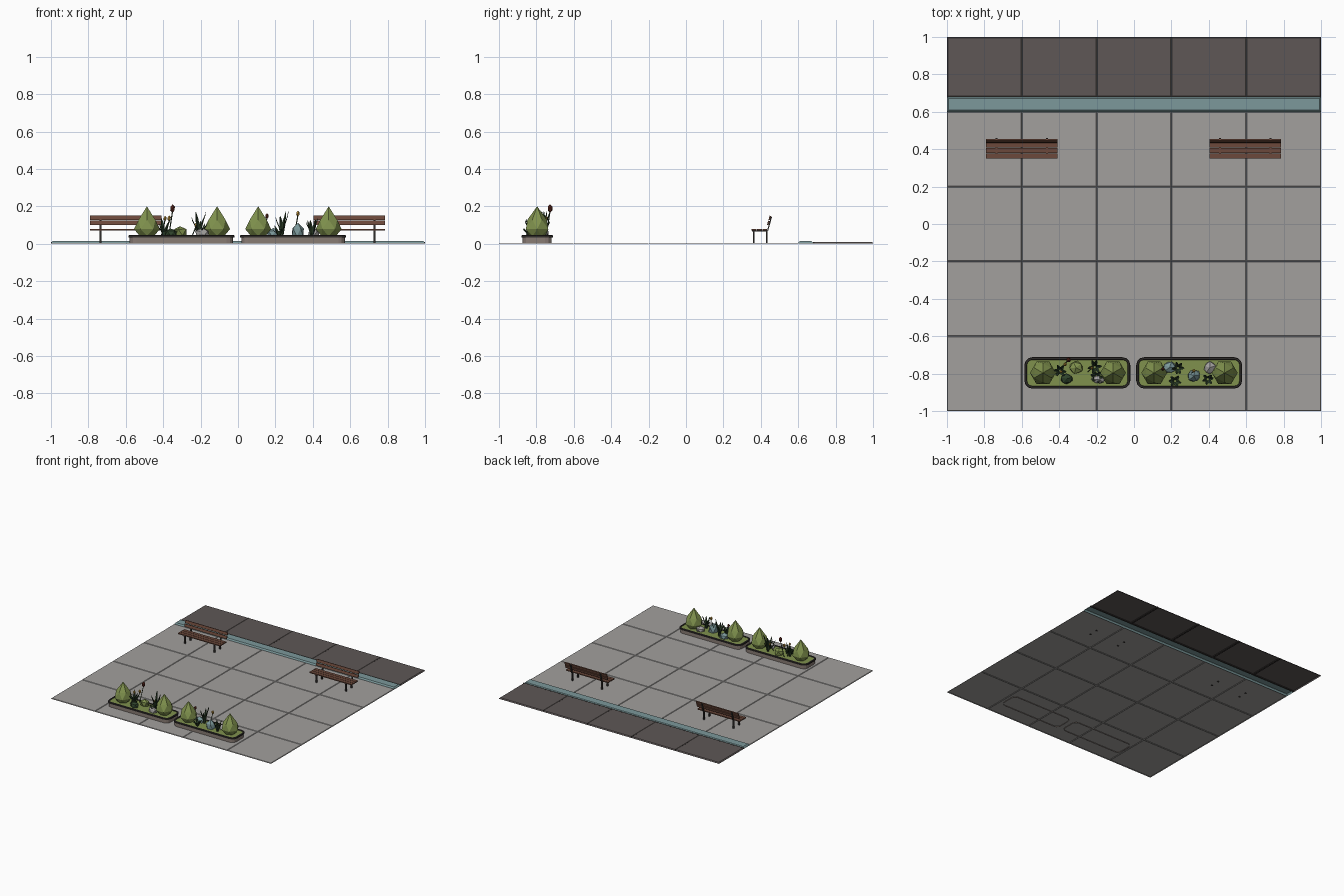
import bpy, bmesh, math, random
from mathutils import Vector, Matrix

if "Cube" in bpy.data.objects:
    bpy.data.objects.remove(bpy.data.objects["Cube"])

random.seed(4)


def mat(name, r, g, b):
    m = bpy.data.materials.new(name)
    m.diffuse_color = (r, g, b, 1)
    m.use_nodes = True
    m.node_tree.nodes["Principled BSDF"].inputs["Base Color"].default_value = m.diffuse_color
    return m


PAVE = mat("pale paving", 0.36, 0.35, 0.34)
ROAD = mat("dark paving", 0.112, 0.096, 0.094)
TEAL = mat("blue grey", 0.20, 0.315, 0.325)
LEAF = mat("leaf green", 0.215, 0.285, 0.075)
DARK_LEAF = mat("dark leaf", 0.028, 0.055, 0.024)
WOOD = mat("brown wood", 0.15, 0.066, 0.043)
BLACK = mat("dark trim", 0.03, 0.026, 0.024)
TAUPE = mat("planter stone", 0.25, 0.20, 0.175)
RED = mat("red bud", 0.11, 0.022, 0.014)
YELLOW = mat("yellow bud", 0.5, 0.28, 0.04)


def finish(name, bm, *mats):
    bmesh.ops.recalc_face_normals(bm, faces=bm.faces)
    me = bpy.data.meshes.new(name)
    bm.to_mesh(me)
    bm.free()
    for m in mats:
        me.materials.append(m)
    ob = bpy.data.objects.new(name, me)
    bpy.context.collection.objects.link(ob)
    return ob


def add_box(bm, lo, hi, tilt=0):
    lo, hi = Vector(lo), Vector(hi)
    M = (Matrix.Translation((lo + hi) / 2) @ Matrix.Rotation(tilt, 4, 'X')
         @ Matrix.Diagonal((*(hi - lo), 1)))
    bmesh.ops.create_cube(bm, size=1, matrix=M)


def loft(bm, rings, mats=None):
    """Skin a list of equal-length point rings; returns the vertex rings."""
    vr = [[bm.verts.new(p) for p in r] for r in rings]
    for k in range(len(vr) - 1):
        n = len(vr[k])
        for i in range(n):
            j = (i + 1) % n
            f = bm.faces.new((vr[k][i], vr[k][j], vr[k + 1][j], vr[k + 1][i]))
            f.material_index = mats[k] if mats else 0
    return vr


def slab(bm, x0, x1, y0, y1, z, inset):
    """Paving slab with chamfered rim, open underneath."""
    def rect(d, h):
        return [(x0 + d, y0 + d, h), (x1 - d, y0 + d, h), (x1 - d, y1 - d, h), (x0 + d, y1 - d, h)]
    top = loft(bm, [rect(0, 0), rect(inset * 0.3, z * 0.6), rect(inset, z)])[-1]
    bm.faces.new(top)


# paving tiles, dark slabs and kerb
bm = bmesh.new()
for i in range(5):
    for j in range(4):
        slab(bm, -1 + 0.4 * i, -0.6 + 0.4 * i, -1 + 0.4 * j, -0.6 + 0.4 * j, 0.005, 0.004)
finish("paving_tiles", bm, PAVE)
bm = bmesh.new()
for i in range(5):
    slab(bm, -1 + 0.4 * i, -0.6 + 0.4 * i, 0.68, 1, 0.009, 0.006)
finish("dark_slabs", bm, ROAD)
bm = bmesh.new()
for i in range(1, 5):
    x = -1 + 0.4 * i
    add_box(bm, (x - 0.007, 0.684, 0.001), (x + 0.007, 0.996, 0.0092))
add_box(bm, (-1, 0.678, 0.001), (1, 0.686, 0.0092))
finish("slab_joints", bm, BLACK)
bm = bmesh.new()
slab(bm, -1, 1, 0.6, 0.68, 0.014, 0.009)
finish("kerb", bm, TEAL)

# benches
for side, cx in (("left", -0.6), ("right", 0.595)):
    bm = bmesh.new()
    for k in range(3):
        y = 0.35 + 0.029 * k
        add_box(bm, (cx - 0.192, y, 0.072), (cx + 0.192, y + 0.026, 0.080))
    for y, z in ((0.440, 0.111), (0.448, 0.138)):
        add_box(bm, (cx - 0.192, y - 0.004, z - 0.0115), (cx + 0.192, y + 0.004, z + 0.0115), -0.27)
    finish(side + "_bench_slats", bm, WOOD)
    bm = bmesh.new()
    for x in (cx - 0.135, cx + 0.135):
        add_box(bm, (x - 0.006, 0.357, 0), (x + 0.006, 0.365, 0.072))
        add_box(bm, (x - 0.006, 0.428, 0), (x + 0.006, 0.437, 0.072))
        add_box(bm, (x - 0.006, 0.352, 0.066), (x + 0.006, 0.437, 0.072))
        add_box(bm, (x - 0.006, 0.444, 0.070), (x + 0.006, 0.450, 0.146), -0.27)
    finish(side + "_bench_frame", bm, BLACK)


# planters
def outline(cx, cy, hx, hy, r, z, seg=3):
    pts = []
    for q, (sx, sy) in enumerate(((1, 1), (-1, 1), (-1, -1), (1, -1))):
        for s in range(seg + 1):
            a = math.pi / 2 * (q + s / seg)
            pts.append((cx + sx * (hx - r) + r * math.cos(a), cy + sy * (hy - r) + r * math.sin(a), z))
    return pts


CY = -0.796
for side, cx in (("left", -0.303), ("right", 0.295)):
    bm = bmesh.new()
    prof = ((0.006, 0), (0.006, 0.034), (0, 0.034), (0, 0.043), (0.003, 0.046), (0.012, 0.046), (0.014, 0.042))
    rings = [outline(cx, CY, 0.283 - d, 0.084 - d, 0.042 - d, z) for d, z in prof]
    cap = loft(bm, rings, [0, 1, 1, 1, 1, 1])[-1]
    bm.faces.new(cap).material_index = 2
    finish(side + "_planter", bm, TAUPE, BLACK, LEAF)


# cone bushes: staggered six-sided rings
def cone_bush(name, x, y):
    bm = bmesh.new()
    rings = []
    for r, z, off in ((0.045, 0.042, 0.5), (0.069, 0.078, 0), (0.052, 0.128, 0.5)):
        rings.append([bm.verts.new((x + r * math.cos((i + off) * math.pi / 3),
                                    y + r * math.sin((i + off) * math.pi / 3), z)) for i in range(6)])
    a, b, c = rings
    tip = bm.verts.new((x, y, 0.2))
    for i in range(6):
        j = (i + 1) % 6
        bm.faces.new((a[i], b[j], b[i]))
        bm.faces.new((a[i], a[j], b[j]))
        bm.faces.new((b[i], b[j], c[i]))
        bm.faces.new((c[i], b[j], c[j]))
        bm.faces.new((c[i], c[j], tip))
    finish(name, bm, LEAF)


for n, x in enumerate((-0.487, -0.112, 0.108, 0.485)):
    cone_bush(f"cone_bush_{n + 1}", x, CY)


# rocks and low round shrubs
def lump(name, m, x, y, rx, ry, rz, z=0.06, jitter=0.15):
    bm = bmesh.new()
    bmesh.ops.create_icosphere(bm, subdivisions=1, radius=1)
    turn = Matrix.Rotation(random.uniform(0, 3), 3, 'Z')
    for v in bm.verts:
        p = turn @ v.co * random.uniform(1 - jitter, 1 + jitter / 2)
        v.co = (x + p.x * rx, y + p.y * ry, max(0.04, z + p.z * rz))
    finish(name, bm, m)


lump("shrub_1", LEAF, -0.31, -0.768, 0.043, 0.038, 0.038)
lump("shrub_2", DARK_LEAF, -0.36, -0.828, 0.036, 0.03, 0.03, 0.055)
lump("grey_rock_1", PAVE, -0.19, -0.832, 0.042, 0.024, 0.028, 0.055)
lump("blue_rock_1", TEAL, 0.19, -0.768, 0.042, 0.036, 0.03, 0.055)
lump("blue_rock_2", TEAL, 0.32, -0.812, 0.04, 0.036, 0.05, 0.06)
lump("grey_rock_2", PAVE, 0.405, -0.768, 0.036, 0.038, 0.026, 0.055)


# spiky plants: folded tapering blades fanning outward
def spiky(name, x, y, h, spread, count=6):
    bm = bmesh.new()
    for i in range(count):
        a = 2 * math.pi * i / count + random.uniform(-0.3, 0.3)
        out = Vector((math.cos(a), math.sin(a), 0))
        acr = Vector((-out.y, out.x, 0))
        hh = h * random.uniform(0.6, 1) if i else h
        rows = []
        for t, w in ((0, 0.006), (0.45, 0.010), (0.8, 0.006)):
            c = Vector((x, y, 0.042)) + out * (0.004 + spread * t ** 1.6) + Vector((0, 0, hh * t))
            rows.append([bm.verts.new(p) for p in (c - acr * w, c + out * 0.004, c + acr * w)])
        tip = bm.verts.new(Vector((x, y, 0.042 + hh)) + out * spread)
        for lo, hi in zip(rows, rows[1:]):
            for k in (0, 1):
                bm.faces.new((lo[k], lo[k + 1], hi[k + 1], hi[k]))
        for k in (0, 1):
            bm.faces.new((rows[-1][k], rows[-1][k + 1], tip))
    finish(name, bm, DARK_LEAF)


for n, (x, y, h, s) in enumerate(((-0.21, -0.765, 0.135, 0.04), (-0.395, -0.785, 0.1, 0.035),
                                  (-0.20, -0.815, 0.07, 0.035), (0.235, -0.77, 0.135, 0.035),
                                  (0.22, -0.84, 0.06, 0.035), (0.395, -0.83, 0.1, 0.032))):
    spiky(f"spiky_plant_{n + 1}", x, y, h, s)


# budded flowers on thin stems
def flower(name, m, x, y, z, r, lean=0.02):
    bm = bmesh.new()
    rings = [[(x + dx + 0.003 * math.cos(k * math.pi / 2), y + dy + 0.003 * math.sin(k * math.pi / 2), h)
              for k in range(4)] for dx, dy, h in ((-lean, -lean, 0.042), (0, 0, z - r))]
    loft(bm, rings)
    stem = len(bm.faces)
    bmesh.ops.create_icosphere(bm, subdivisions=1, radius=1,
                               matrix=Matrix.Translation((x, y, z)) @ Matrix.Diagonal((r, r, r * 1.6, 1)))
    bm.faces.ensure_lookup_table()
    for f in bm.faces[stem:]:
        f.material_index = 1
    finish(name, bm, DARK_LEAF, m)


flower("red_flower_1", RED, -0.35, -0.727, 0.188, 0.014)
flower("red_flower_2", RED, 0.155, -0.775, 0.148, 0.010)
flower("yellow_flower_1", YELLOW, -0.368, -0.75, 0.135, 0.010)
flower("yellow_flower_2", YELLOW, -0.39, -0.79, 0.135, 0.009)
flower("yellow_flower_3", YELLOW, -0.225, -0.77, 0.10, 0.008)
flower("yellow_flower_4", YELLOW, 0.32, -0.785, 0.16, 0.010)
